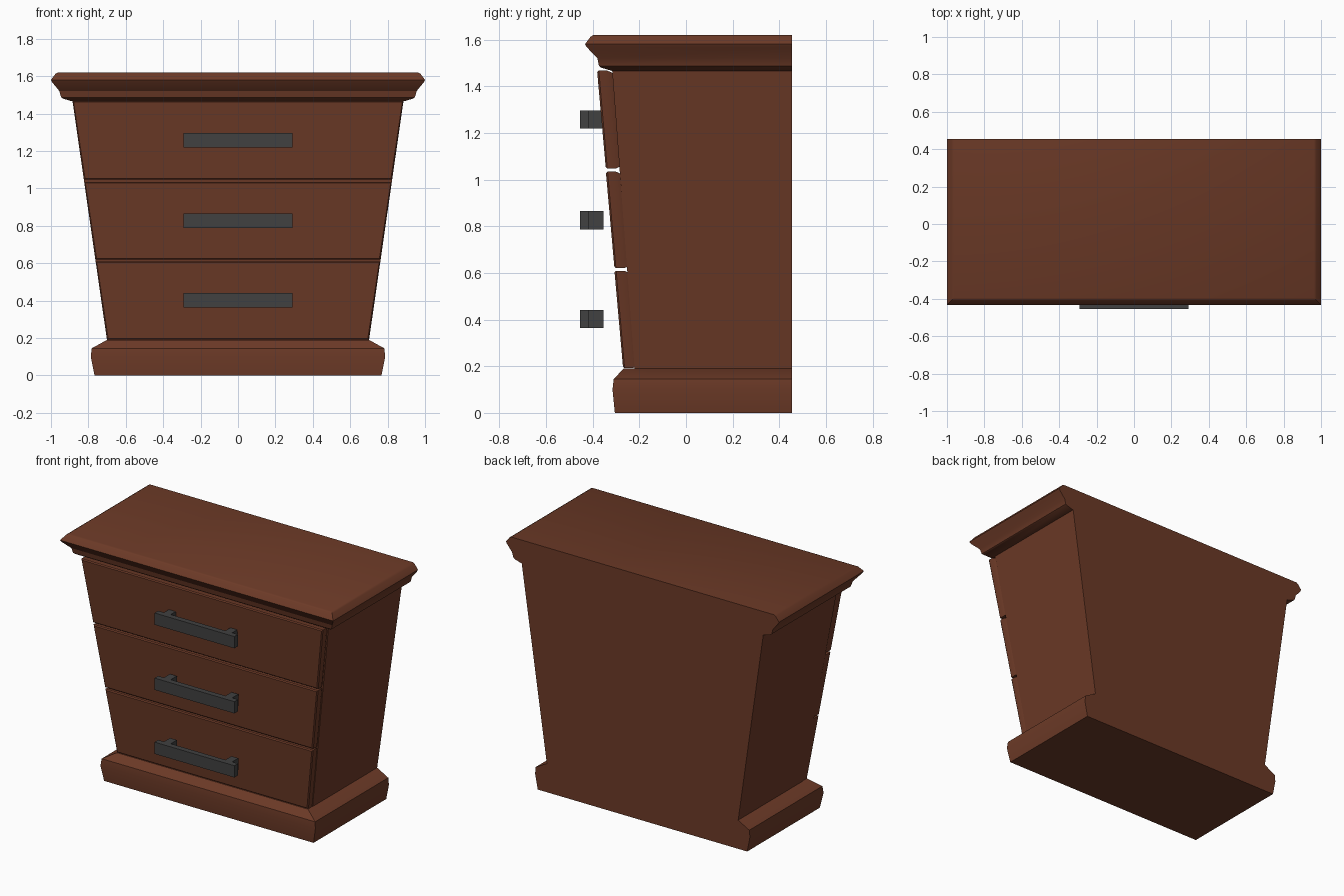
import bpy
import bmesh
import math

if "Cube" in bpy.data.objects:
    bpy.data.objects.remove(bpy.data.objects["Cube"], do_unlink=True)

BACK = 0.455


def material(name, rgb):
    mat = bpy.data.materials.new(name)
    mat.use_nodes = True
    mat.diffuse_color = (*rgb, 1)
    mat.node_tree.nodes["Principled BSDF"].inputs["Base Color"].default_value = (*rgb, 1)
    return mat


wood = material("brown wood", (0.15, 0.042, 0.02))
metal = material("dark grey metal", (0.052, 0.052, 0.052))


def finish(name, bm, mat):
    bmesh.ops.recalc_face_normals(bm, faces=bm.faces)
    mesh = bpy.data.meshes.new(name)
    bm.to_mesh(mesh)
    bm.free()
    mesh.materials.append(mat)
    obj = bpy.data.objects.new(name, mesh)
    bpy.context.collection.objects.link(obj)
    bpy.ops.object.select_all(action="DESELECT")
    obj.select_set(True)
    bpy.context.view_layer.objects.active = obj
    bpy.ops.object.shade_smooth_by_angle(angle=math.radians(30))
    return obj


def loft(name, rings, mat):
    """Skin four-cornered rings and cap both ends."""
    bm = bmesh.new()
    loops = [[bm.verts.new(p) for p in ring] for ring in rings]
    for a, b in zip(loops, loops[1:]):
        for i in range(4):
            j = (i + 1) % 4
            bm.faces.new((a[i], a[j], b[j], b[i]))
    bm.faces.new(loops[0])
    bm.faces.new(loops[-1])
    return finish(name, bm, mat)


def moulding(name, profile):
    """Stack rectangles of (half width, front y, height) with a flush back."""
    rings = [[(-w, y, z), (w, y, z), (w, BACK, z), (-w, BACK, z)]
             for w, y, z in profile]
    return loft(name, rings, wood)


# Plinth, tapered cabinet and moulded top
moulding("base_plinth", [(0.767, -0.305, 0), (0.787, -0.315, 0.10),
                         (0.782, -0.31, 0.145), (0.70, -0.267, 0.19)])
moulding("cabinet_body", [(0.70, -0.22, 0.185), (0.886, -0.317, 1.475)])
moulding("top_moulding", [(0.89, -0.318, 1.466), (0.935, -0.365, 1.48),
                          (0.946, -0.373, 1.487), (0.955, -0.38, 1.52),
                          (0.993, -0.425, 1.567), (1.0, -0.433, 1.58),
                          (0.975, -0.408, 1.613), (0.962, -0.395, 1.62)])


# Drawer fronts follow the taper, with a chamfered back edge
def half_width(z):
    return 0.70 + 0.1445 * (z - 0.19)


def front_y(z):
    return -0.27 - 0.0866 * (z - 0.19)


def drawer(name, low, high):
    rings = []
    for depth, inset in ((0, 0.006), (0.007, 0), (0.042, 0), (0.066, 0.01)):
        ring = []
        for side, z, edge in ((-1, low, low + inset), (1, low, low + inset),
                              (1, high, high - inset), (-1, high, high - inset)):
            ring.append((side * (half_width(z) - inset), front_y(z) + depth, edge))
        rings.append(ring)
    loft(name, rings, wood)


# Bar handles on two posts
def add_box(bm, x0, x1, y0, y1, z0, z1):
    box = bmesh.ops.create_cube(bm, size=1)["verts"]
    for v in box:
        v.co = (x1 if v.co.x > 0 else x0,
                y1 if v.co.y > 0 else y0,
                z1 if v.co.z > 0 else z0)


def handle(name, z):
    bm = bmesh.new()
    low, high = z - 0.039, z + 0.039
    add_box(bm, -0.292, 0.292, -0.455, -0.418, low, high)
    for x in (-0.225, 0.225):
        add_box(bm, x - 0.025, x + 0.025, -0.42, -0.354, low, high)
    finish(name, bm, metal)


for label, low, high, grip in (("lower", 0.192, 0.609, 0.402),
                               ("middle", 0.62, 1.034, 0.826),
                               ("upper", 1.047, 1.467, 1.257)):
    drawer(label + "_drawer", low, high)
    handle(label + "_handle", grip)
